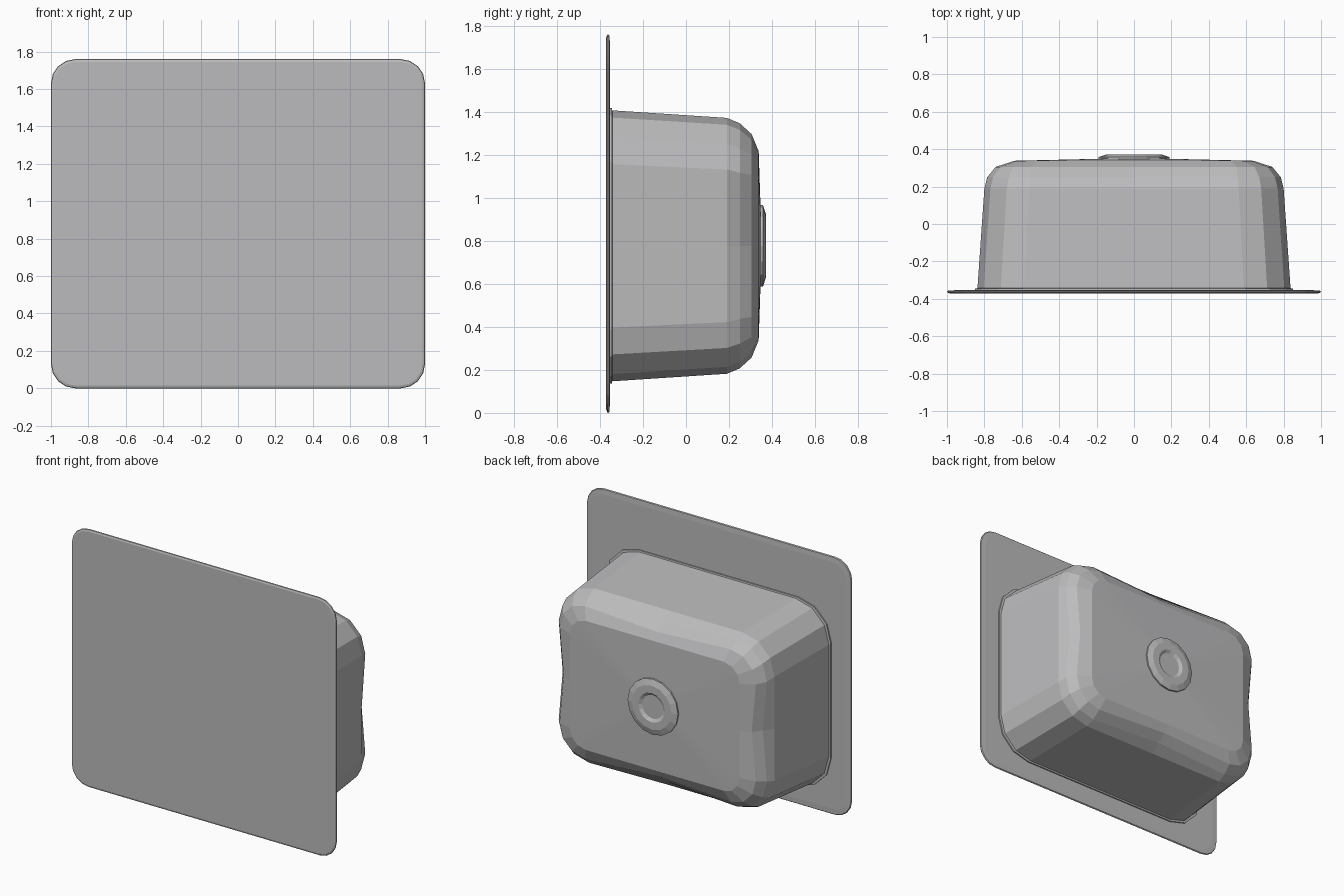
import bpy
import bmesh
from math import sin, cos, pi

cube = bpy.data.objects.get("Cube")
if cube:
    bpy.data.objects.remove(cube, do_unlink=True)

# One brushed metal colour for everything
steel = bpy.data.materials.new("steel grey")
steel.use_nodes = True
steel.diffuse_color = (0.5, 0.5, 0.51, 1)
steel.node_tree.nodes["Principled BSDF"].inputs["Base Color"].default_value = (0.5, 0.5, 0.51, 1)

MID_Z = 0.88     # height of the plate's centre
BOWL_Z = 0.777   # height of the bowl's centre


def rounded_loop(hx, hz, r, y, cz, segs, dent=0.0):
    """Rounded rectangle facing y, with a midpoint on each side pulled in by dent."""
    pts = []
    for k, (sx, sz) in enumerate([(1, 1), (-1, 1), (-1, -1), (1, -1)]):
        for i in range(segs + 1):
            a = (k + i / segs) * pi / 2
            pts.append((sx * (hx - r) + r * cos(a), y, cz + sz * (hz - r) + r * sin(a)))
        mid = [(0, hz - dent), (dent - hx, 0), (0, dent - hz), (hx - dent, 0)][k]
        pts.append((mid[0], y, cz + mid[1]))
    return pts


def circle_loop(r, y, cz, n=16):
    return [(r * cos(2 * pi * i / n), y, cz + r * sin(2 * pi * i / n)) for i in range(n)]


def loft(name, loops, end_tip=None):
    """Join successive loops with quads; cap both ends, the last one to a tip if given."""
    bm = bmesh.new()
    rings = [[bm.verts.new(p) for p in loop] for loop in loops]
    n = len(rings[0])
    for a, b in zip(rings, rings[1:]):
        for i in range(n):
            j = (i + 1) % n
            bm.faces.new((a[i], a[j], b[j], b[i]))
    bm.faces.new(rings[0])
    if end_tip:
        tip = bm.verts.new(end_tip)
        for i in range(n):
            bm.faces.new((rings[-1][i], rings[-1][(i + 1) % n], tip))
    else:
        bm.faces.new(rings[-1])
    bmesh.ops.recalc_face_normals(bm, faces=bm.faces)
    mesh = bpy.data.meshes.new(name)
    bm.to_mesh(mesh)
    bm.free()
    mesh.materials.append(steel)
    obj = bpy.data.objects.new(name, mesh)
    bpy.context.collection.objects.link(obj)
    return obj


# Front plate: inset amount and depth of each step around its rim
rim = [(0.015, -0.371), (0.003, -0.367), (0, -0.362), (0.005, -0.356), (0.04, -0.354)]
loft("front_plate", [rounded_loop(1 - d, MID_Z - d, 0.13 - d, y, MID_Z, 4) for d, y in rim])

# Bowl: half width, half height, corner radius, depth, side dent
bowl = [
    (0.85, 0.64, 0.25, -0.356, 0),
    (0.85, 0.64, 0.25, -0.345, 0),
    (0.837, 0.63, 0.25, -0.343, 0),
    (0.80, 0.595, 0.24, 0.19, 0),
    (0.785, 0.57, 0.23, 0.25, 0.03),
    (0.74, 0.52, 0.19, 0.305, 0.03),
    (0.64, 0.44, 0.12, 0.338, 0),
]
loft("bowl", [rounded_loop(hx, hz, r, y, BOWL_Z, 3, dent) for hx, hz, r, y, dent in bowl],
     (0, 0.353, BOWL_Z))

# Drain fitting on the back of the bowl, with a shallow recess
drain = [(0.19, 0.335), (0.19, 0.358), (0.15, 0.371), (0.10, 0.371), (0.08, 0.358)]
loft("drain_fitting", [circle_loop(r, y, BOWL_Z) for r, y in drain])
